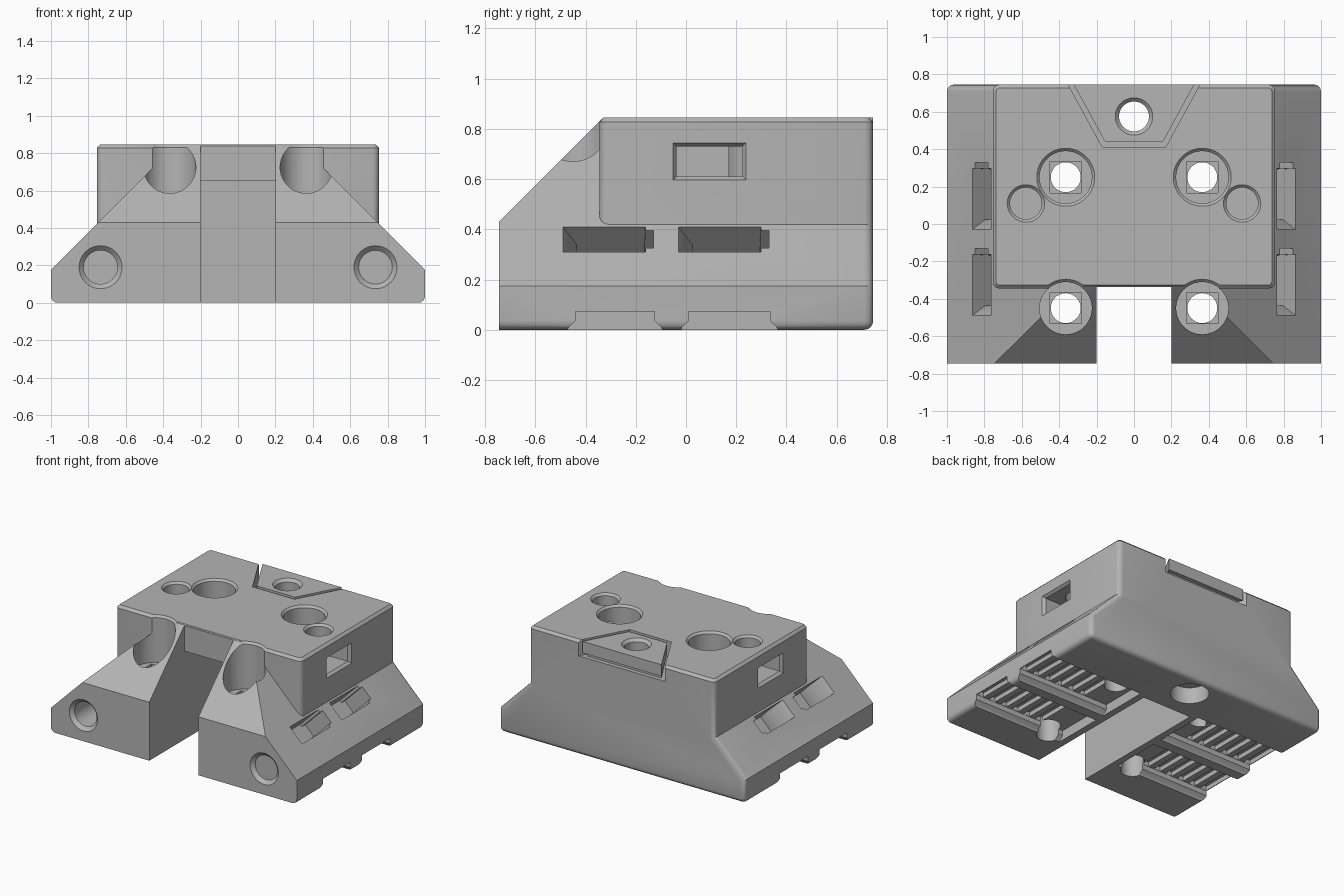
import bpy, bmesh, math
from mathutils import Matrix

old = bpy.data.objects.get("Cube")
if old:
    bpy.data.objects.remove(old, do_unlink=True)

grey = bpy.data.materials.new("matte grey")
grey.use_nodes = True
colour = (0.46, 0.46, 0.46, 1)
grey.diffuse_color = colour
grey.node_tree.nodes["Principled BSDF"].inputs["Base Color"].default_value = colour


def finish(bm, name):
    bmesh.ops.recalc_face_normals(bm, faces=bm.faces)
    mesh = bpy.data.meshes.new(name)
    bm.to_mesh(mesh)
    bm.free()
    mesh.materials.append(grey)
    obj = bpy.data.objects.new(name, mesh)
    bpy.context.collection.objects.link(obj)
    return obj


def prism_bm(pts, axis, a, b):
    """Extrude a 2D outline from a to b along the axis."""
    place = {"x": lambda u, v, w: (w, u, v),
             "y": lambda u, v, w: (u, w, v),
             "z": lambda u, v, w: (u, v, w)}[axis]
    bm = bmesh.new()
    face = bm.faces.new([bm.verts.new(place(u, v, a)) for u, v in pts])
    new = bmesh.ops.extrude_face_region(bm, geom=[face])["geom"]
    for v in new:
        if isinstance(v, bmesh.types.BMVert):
            v.co["xyz".index(axis)] = b
    return bm


def prism(name, pts, axis, a, b):
    return finish(prism_bm(pts, axis, a, b), name)


def rect(x0, x1, y0, y1):
    return [(x0, y0), (x1, y0), (x1, y1), (x0, y1)]


def box(x0, x1, y0, y1, z0, z1):
    return prism("box_cutter", rect(min(x0, x1), max(x0, x1), y0, y1), "z", z0, z1)


def cone(x, y, z0, z1, r0, r1, along_y=False):
    bm = bmesh.new()
    bmesh.ops.create_cone(bm, cap_ends=True, segments=40, radius1=r0, radius2=r1, depth=abs(z1 - z0))
    mid = (z0 + z1) / 2
    if along_y:      # x, y mean x, z here and the depth runs along y
        m = Matrix.Translation((x, mid, y)) @ Matrix.Rotation(-math.pi / 2, 4, "X")
    else:
        m = Matrix.Translation((x, y, mid))
    bm.transform(m)
    return finish(bm, "round_cutter")


def combine(target, other, operation):
    mod = target.modifiers.new("combine", "BOOLEAN")
    mod.operation = operation
    mod.solver = "EXACT"
    mod.object = other
    bpy.context.view_layer.objects.active = target
    bpy.ops.object.modifier_apply(modifier=mod.name)
    bpy.data.objects.remove(other, do_unlink=True)


def round_edges(bm, test, size, segments):
    edges = [e for e in bm.edges if test(*[v.co for v in e.verts])]
    bmesh.ops.bevel(bm, geom=edges, offset=size, segments=segments, profile=0.5, affect="EDGES")


# Sloping base with rounded back and lower edges
TOP, BACK = 0.845, 0.745
base = prism_bm([(-1, 0), (1, 0), (1, 0.175), (0.335, 0.84), (-0.335, 0.84), (-1, 0.175)], "y", -BACK, BACK)
round_edges(base, lambda a, b: (min(a.y, b.y) > 0.7 and min(a.z, b.z) < 0.8)
            or (max(a.z, b.z) < 0.01 and abs(a.x - b.x) < 0.01), 0.035, 4)
carriage = finish(base, "carriage_body")


def cut(other):
    combine(carriage, other, "DIFFERENCE")


# Front slope
cut(prism("front_slope", [(-0.85, 0.325), (-0.225, 0.95), (-0.85, 0.95)], "x", -1.2, 1.2))

# Upper block
block = prism_bm(rect(-0.755, 0.755, -0.345, BACK), "z", 0.4, TOP)
round_edges(block, lambda a, b: abs(a.z - b.z) > 0.1, 0.035, 4)
round_edges(block, lambda a, b: min(a.z, b.z) > TOP - 0.001, 0.018, 1)
combine(carriage, finish(block, "upper_block"), "UNION")

# Central slot, open at the front and running under the upper plate
cut(box(-0.2, 0.2, -0.9, -0.337, -0.1, 1))
cut(box(-0.2, 0.2, -0.9, 0.34, -0.1, 0.65))

# Trapezoid recess at the back, with an island standing in it
cut(prism("recess", [(-0.36, 0.76), (-0.17, 0.412), (0.17, 0.412), (0.36, 0.76)], "z", 0.73, 1))
island = prism("island", [(-0.322, BACK), (-0.155, 0.44), (0.155, 0.44), (0.322, BACK)], "z", 0.76, TOP)
combine(carriage, island, "UNION")
core = prism("island_core", [(-0.3, 0.715), (-0.15, 0.445), (0.15, 0.445), (0.3, 0.715)], "z", 0.7, 0.8)
combine(carriage, core, "UNION")

# Back screw hole
cut(cone(0, 0.575, -0.1, 1, 0.08, 0.08))
cut(cone(0, 0.575, 0.825, 0.865, 0.08, 0.12))
cut(cone(0, 0.575, -0.1, 0.12, 0.13, 0.13))

for s in (-1, 1):
    # Bearing screw holes with counterbores
    for y in (-0.45, 0.25):
        cut(cone(s * 0.365, y, 0.5, 1, 0.14, 0.14))
        cut(box(s * 0.282, s * 0.448, y - 0.083, y + 0.083, 0.475, 0.51))
        cut(cone(s * 0.365, y, -0.1, 0.6, 0.08, 0.08))
        cut(cone(s * 0.365, y, 0.83, 0.86, 0.14, 0.17))

    # Side windows with bevelled rims, reached by small round holes
    cut(box(s * 0.48, s * 0.9, -0.037, 0.225, 0.61, 0.73))
    rim = prism_bm(rect(-0.055, 0.243, 0.592, 0.748), "x", s * 0.76, s * 0.735)
    for v in rim.verts:
        if abs(v.co.x) < 0.75:
            v.co.y += 0.018 if v.co.y < 0.1 else -0.018
            v.co.z += 0.018 if v.co.z < 0.67 else -0.018
    cut(finish(rim, "window_rim"))
    cut(cone(s * 0.578, 0.11, 0.62, 1, 0.085, 0.085))
    cut(cone(s * 0.578, 0.11, 0.83, 0.86, 0.085, 0.115))

    # Front magnet holes
    cut(cone(s * 0.735, 0.19, -0.9, -0.45, 0.09, 0.09, True))
    cut(cone(s * 0.735, 0.19, -0.77, -0.72, 0.14, 0.09, True))

    for shift in (0, 0.46):
        # Belt slots driven into the sloping sides
        slot = prism_bm([(-0.517 + shift, 0.05), (-0.435 + shift, -0.1), (-0.435 + shift, -0.2),
                         (-0.17 + shift, -0.2), (-0.16 + shift, 0.05)], "x", -0.07, 0.07)
        tip = prism_bm([(-0.2 + shift, -0.2), (-0.13 + shift, -0.2),
                        (-0.13 + shift, 0.05), (-0.2 + shift, 0.05)], "x", -0.05, 0.05)
        for bm in (slot, tip):
            bm.transform(Matrix.Translation((s * 0.815, 0, 0.36)) @ Matrix.Rotation(s * math.pi / 4, 4, "Y"))
            cut(finish(bm, "belt_slot"))

        # Belt clamps underneath, with flared lips and teeth
        y0, y1 = -0.44 + shift * 0.98, -0.125 + shift
        profile = [(y0 - 0.04, -0.02), (y0 - 0.025, 0.012), (y0, 0.035), (y0, 0.072),
                   (y1, 0.072), (y1, 0.035), (y1 + 0.025, 0.012), (y1 + 0.04, -0.02)]
        cut(prism("clamp", profile, "x", s * 0.25, s * 1.1))
        for i in range(6):
            x = 0.44 + i * 0.1
            cut(box(s * x, s * (x + 0.055), y0 + 0.002, y1 - 0.002, 0.04, 0.105))

# Smooth curved walls, crisp edges
bpy.ops.object.select_all(action="DESELECT")
carriage.select_set(True)
bpy.context.view_layer.objects.active = carriage
bpy.ops.object.shade_smooth_by_angle(angle=math.radians(30))
